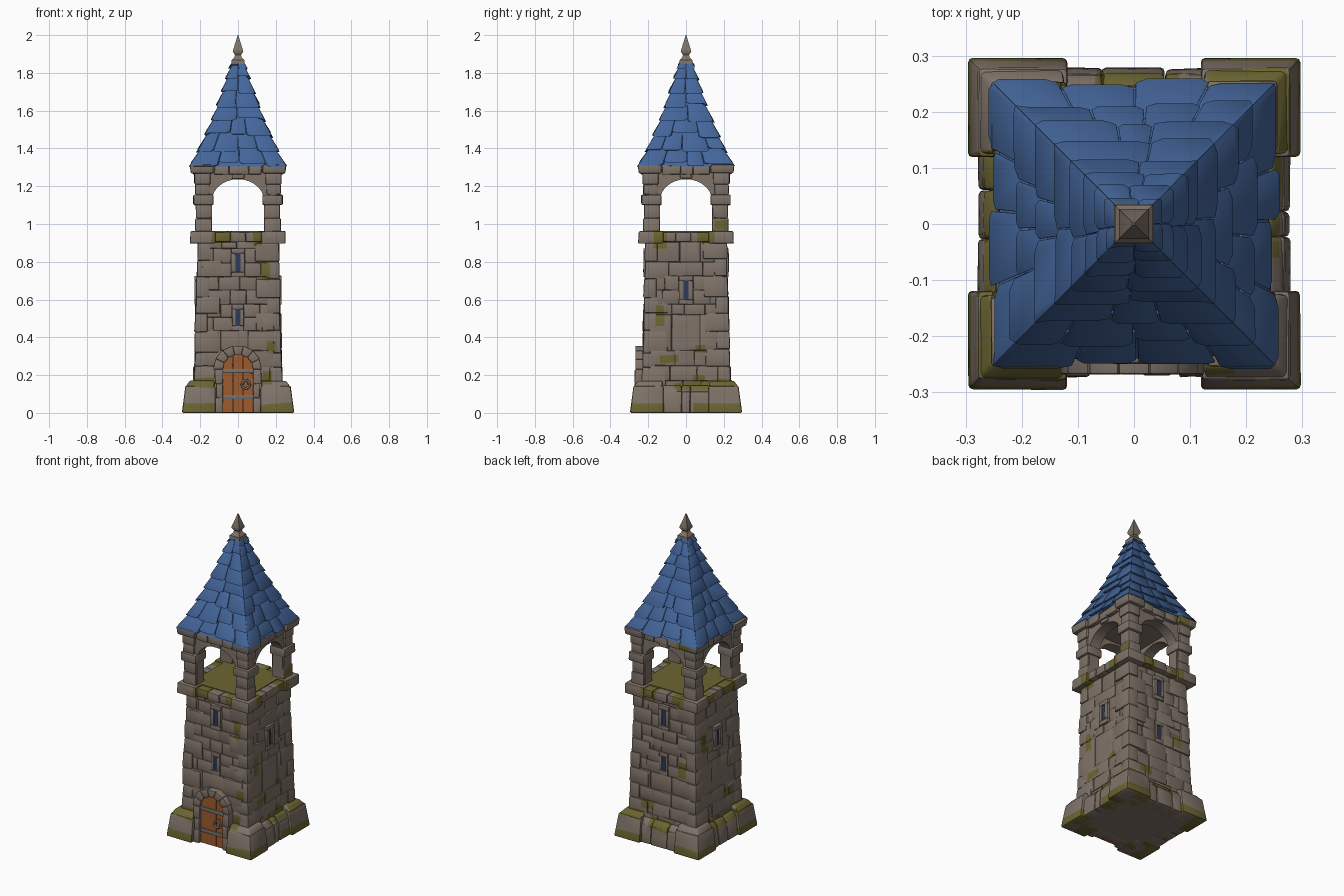
import bpy, bmesh, math, random
from mathutils import Vector

if "Cube" in bpy.data.objects:
    bpy.data.objects.remove(bpy.data.objects["Cube"])

random.seed(11)
STONE, MOSS, SLATE, WOOD, IRON, DARK = range(6)
COLOURS = [("stone", (0.215, 0.172, 0.140)), ("moss", (0.150, 0.130, 0.032)),
           ("blue_slate", (0.057, 0.132, 0.325)), ("door_wood", (0.350, 0.105, 0.025)),
           ("iron", (0.180, 0.160, 0.150)), ("dark_opening", (0.025, 0.045, 0.100))]
MATS = []
for mat_name, rgb in COLOURS:
    m = bpy.data.materials.new(mat_name)
    m.diffuse_color = (*rgb, 1)
    m.use_nodes = True
    m.node_tree.nodes["Principled BSDF"].inputs["Base Color"].default_value = m.diffuse_color
    MATS.append(m)

# moss patches on each side: u from, u to, z from, z to
PATCHES = [
    [(-.31, -.11, 0, .05), (.11, .31, 0, .05), (-.27, -.12, .135, .185), (.13, .18, .15, .22),
     (-.14, -.03, .90, .97), (.08, .13, .885, .97), (.125, .17, .70, .80), (.15, .2, .32, .38)],
    [(-.31, -.11, 0, .05), (.04, .31, 0, .05), (-.16, -.115, .46, .57), (.13, .27, .138, .18),
     (-.14, -.04, .265, .305), (-.06, .12, .12, .165), (.04, .1, .165, .2), (.05, .1, .32, .36),
     (.06, .15, .9, .97), (-.17, -.1, .87, .97), (.15, .23, .97, 1.02)],
    [(-.31, -.11, 0, .05), (.11, .31, 0, .05), (-.08, .07, .10, .16), (-.14, -.04, .9, .97),
     (.07, .16, .9, .97), (.1, .16, .45, .54), (-.15, -.06, .2, .25), (.1, .2, 1.27, 1.32),
     (-.27, -.13, .138, .18)],
    [(-.31, -.11, 0, .05), (.11, .31, 0, .05), (-.13, .13, .11, .165), (.03, .14, .9, .97),
     (-.15, -.07, .88, .97), (-.16, -.11, .6, .72), (.05, .15, .25, .30), (.13, .27, .138, .18)]]


def at(side, u, d, z):
    """Point on a tower side: u along it, d outward, z up (0 front, 1 right, 2 back, 3 left)."""
    a = side * math.pi / 2
    c, s = math.cos(a), math.sin(a)
    return Vector((u * c + d * s, u * s - d * c, max(z, 0)))


def prism(bm, outer, inner, mat):
    o = [bm.verts.new(p) for p in outer]
    i = [bm.verts.new(p) for p in inner]
    n = len(o)
    faces = [bm.faces.new(o), bm.faces.new(i[::-1])]
    faces += [bm.faces.new((o[k], i[k], i[(k + 1) % n], o[(k + 1) % n])) for k in range(n)]
    for f in faces:
        f.material_index = mat


def block(bm, side, u, d, z, mat=STONE, taper=0, corner=False, jit=0.002):
    """Slightly irregular stone; taper pulls the top of the outer face inward."""
    def j():
        return random.uniform(-jit, jit)
    tu = taper if corner else 0
    quad = [(u[0], z[0], 0), (u[1], z[0], 0), (u[1] - tu, z[1], taper), (u[0], z[1], taper)]
    outer = [at(side, a + j(), d[1] - t + j(), b + (j() if b > 0 else 0)) for a, b, t in quad]
    inner = [at(side, a, d[0], b) for a, b, t in quad]
    prism(bm, outer, inner, mat)


def square_loft(bm, rings, mat):
    """Stack of square rings given as (z, half width)."""
    loops = [[bm.verts.new((sx * h, sy * h, z)) for sx, sy in ((-1, -1), (1, -1), (1, 1), (-1, 1))]
             for z, h in rings]
    faces = [bm.faces.new(loops[0][::-1]), bm.faces.new(loops[-1])]
    for a, b in zip(loops, loops[1:]):
        faces += [bm.faces.new((a[k], a[(k + 1) % 4], b[(k + 1) % 4], b[k])) for k in range(4)]
    for f in faces:
        f.material_index = mat


def grow_moss(bm):
    """Cut the patch outlines into the stones and recolour what lies inside."""
    for side, patches in enumerate(PATCHES):
        along, out = at(side, 1, 0, 0), at(side, 0, 1, 0)
        for u0, u1, z0, z1 in patches:
            geom = []
            for f in bm.faces:
                c = f.calc_center_median()
                u, d = c.dot(along), c.dot(out)
                if d > max(0.1, abs(u) - 0.01) and u0 - .12 < u < u1 + .12 and z0 - .1 < c.z < z1 + .1:
                    geom.append(f)
            planes = []
            for co, no in ((along * u0, -along), (along * u1, along),
                           (Vector((0, 0, z0)) + along * u0, Vector((0, 0, -1))),
                           (Vector((0, 0, z1)) + along * u0, Vector((0, 0, 1)))):
                upright = abs(no.z) < 0.5
                tilt = Vector((0, 0, 1)) if upright else along
                mid = Vector((0, 0, (z0 + z1) / 2)) if upright else along * ((u1 - u0) / 2)
                planes.append((co + mid, (no + tilt * random.uniform(-.1, .1)).normalized()))
            for co, no in planes:
                parts = set(geom)
                for f in geom:
                    if isinstance(f, bmesh.types.BMFace):
                        parts.update(f.edges)
                        parts.update(f.verts)
                if parts:
                    geom = bmesh.ops.bisect_plane(bm, geom=list(parts), plane_co=co, plane_no=no)["geom"]
            for f in geom:
                if isinstance(f, bmesh.types.BMFace):
                    c = f.calc_center_median()
                    if all((c - co).dot(no) < 0 for co, no in planes):
                        f.material_index = MOSS


def finish(bm, name, bevel=0.0, mossy=False):
    bmesh.ops.recalc_face_normals(bm, faces=bm.faces[:])
    if bevel:
        bmesh.ops.bevel(bm, geom=bm.edges[:], offset=bevel, offset_type='OFFSET', segments=2,
                        profile=0.5, affect='EDGES', clamp_overlap=True, material=-1)
    if mossy:
        grow_moss(bm)
    me = bpy.data.meshes.new(name)
    bm.to_mesh(me)
    bm.free()
    for m in MATS:
        me.materials.append(m)
    ob = bpy.data.objects.new(name, me)
    bpy.context.collection.objects.link(ob)
    bpy.ops.object.select_all(action='DESELECT')
    ob.select_set(True)
    bpy.context.view_layer.objects.active = ob
    bpy.ops.object.shade_smooth_by_angle(angle=math.radians(40))


def splits(a, b, n, wobble=0.25):
    step = (b - a) / n
    return [a] + [a + step * (k + random.uniform(-wobble, wobble)) for k in range(1, n)] + [b]


def wall_d(z):
    return 0.236 - 0.028 * z


# tower core and belfry floor, flush with the ledge
bm = bmesh.new()
square_loft(bm, [(0, 0.225), (0.2, 0.205), (0.91, 0.182)], STONE)
finish(bm, "tower_core")
bm = bmesh.new()
square_loft(bm, [(0.9, 0.19), (0.962, 0.19)], MOSS)
finish(bm, "belfry_floor")

# wall stones in courses, with slit windows: z range, surround half width, relief
stones, frames, slits = bmesh.new(), bmesh.new(), bmesh.new()
for side in range(4):
    windows = [((.46, .55), .03, .003), ((.745, .845), .036, .011)]
    if side % 2:
        windows = [((.6, .7), .038, .011)]
    levels = [0, .09, .17, .25, .33]
    for (z0, z1), wide, relief in windows:
        levels += [z0 - .025, (z0 + z1) / 2, z1 + .025]
        d = (0.17, wall_d(z0) + relief)
        for s in (-1, 1):
            block(frames, side, sorted((s * 0.013, s * wide)), d, (z0, z1), jit=0.001)
        block(frames, side, (-wide, wide), d, (z1, z1 + 0.026), jit=0.001)
        block(frames, side, (-wide, wide), d, (z0 - 0.026, z0), jit=0.001)
        block(slits, side, (-0.016, 0.016), (d[1] - 0.016, d[1] - 0.008), (z0 - .005, z1 + .005), DARK, jit=0)
    levels += [.52, .8] if side % 2 else [.65]
    levels = sorted(levels + [.905])
    for z0, z1 in zip(levels, levels[1:]):
        zm, gap = (z0 + z1) / 2, 0
        for (a, b), wide, relief in windows:
            if a - .026 < zm < b + .026:
                gap = wide
        runs = [(-.19, -gap, 2), (gap, .19, 2)] if gap else [(-.19, .19, random.choice((3, 4)))]
        for a, b, n in runs:
            cuts = splits(a, b, n)
            for u in zip(cuts, cuts[1:]):
                block(stones, side, u, (0.17, wall_d(zm) - .002 + random.uniform(-.003, .005)), (z0, z1))
finish(stones, "wall_stones", 0.004, True)
finish(frames, "window_surrounds", 0.003)
finish(slits, "window_slits")

# alternating corner stones
bm = bmesh.new()
for side in range(4):
    rows = splits(0.14, 0.9, 8, 0.15)
    for k, (z0, z1) in enumerate(zip(rows, rows[1:])):
        w = wall_d(z0) + 0.003 + random.uniform(-0.003, 0.005)
        lu, ld = (0.13, 0.07) if k % 2 else (0.07, 0.13)
        block(bm, side, (w - lu, w), (w - ld, w), (z0, z1), STONE, 0.003, True)
finish(bm, "corner_stones", 0.007, True)

# corner buttresses and plinth
bm = bmesh.new()
for side in range(4):
    block(bm, side, (0.119, 0.297), (0.119, 0.297), (0, 0.142), STONE, 0.019, True)
    block(bm, side, (0.125, 0.277), (0.125, 0.277), (0.138, 0.17), STONE, 0.024, True)
    if side:
        cuts = splits(-0.13, 0.13, 3)
        for u in zip(cuts, cuts[1:]):
            block(bm, side, u, (0.2, 0.278), (0, 0.115), STONE, 0.01)
            block(bm, side, u, (0.2, 0.269), (0.11, 0.145), STONE, 0.024)
finish(bm, "buttresses_and_plinth", 0.008, True)

# lower ledge and upper cornice
bm = bmesh.new()
for side in range(4):
    block(bm, side, (0.12, 0.253), (0.12, 0.253), (0.897, 0.962), STONE, 0.003, True)
    block(bm, side, (0.13, 0.25), (0.13, 0.25), (1.268, 1.315), STONE, -0.006, True)
    for z, d, inner in (((0.905, 0.958), 0.243, 0.165), ((1.262, 1.31), 0.238, 0.14)):
        cuts = splits(-0.125, 0.125, 3)
        for u in zip(cuts, cuts[1:]):
            block(bm, side, u, (inner, d + random.uniform(-0.004, 0.006)), z)
finish(bm, "ledge_and_cornice", 0.007, True)

# belfry arches, ceiling and pillars
bm = bmesh.new()
arch = [(0.137 * math.cos(t), 1.125 + 0.112 * math.sin(t))
        for t in (math.pi * k / 14 for k in range(15))]
outline = [(0.2, 1.29), (0.2, 0.93), (0.137, 0.93)] + arch + [(-0.137, 0.93), (-0.2, 0.93), (-0.2, 1.29)]
for side in range(4):
    prism(bm, [at(side, u, 0.215, z) for u, z in outline],
          [at(side, u, 0.145, z) for u, z in outline], STONE)
square_loft(bm, [(1.25, 0.2), (1.31, 0.2)], STONE)
finish(bm, "belfry_arches")
bm = bmesh.new()
for side in range(4):
    for z0, z1, a, b in ((0.95, 1.03, 0.138, 0.226), (1.03, 1.105, 0.142, 0.222),
                         (1.1, 1.155, 0.13, 0.236), (1.155, 1.21, 0.15, 0.226),
                         (1.21, 1.275, 0.145, 0.231)):
        block(bm, side, (a, b), (a, b), (z0, z1), STONE, 0, True)
    block(bm, side, (-0.032, 0.032), (0.15, 0.228), (1.24, 1.275))  # keystone
finish(bm, "belfry_pillars", 0.007, True)

# door surround: jambs and arch stones
bm = bmesh.new()
for s in (-1, 1):
    for z0, z1, w in ((0, 0.08, 0.122), (0.08, 0.155, 0.115), (0.155, 0.23, 0.123)):
        block(bm, 0, sorted((s * 0.08, s * w)), (0.2, 0.272), (z0, z1))
for k in range(7):
    t0, t1 = math.pi * k / 7, math.pi * (k + 1) / 7
    r = 0.128 + random.uniform(-0.003, 0.006)
    wedge = [(q * math.cos(t), 0.23 + q * math.sin(t))
             for q, t in ((0.08, t0), (r, t0), (r, t1), (0.08, t1))]
    prism(bm, [at(0, u, 0.268, z) for u, z in wedge], [at(0, u, 0.2, z) for u, z in wedge], STONE)
finish(bm, "door_surround", 0.005)

# door planks
bm = bmesh.new()
for u0, u1 in ((-0.081, -0.028), (-0.026, 0.026), (0.028, 0.081)):
    top = [u1 + (u0 - u1) * k / 5 for k in range(6)]
    plank = [(u0, 0.002), (u1, 0.002)] + [(u, 0.23 + math.sqrt(max(0, 0.0066 - u * u))) for u in top]
    prism(bm, [at(0, u, 0.255, z) for u, z in plank], [at(0, u, 0.2, z) for u, z in plank], WOOD)
finish(bm, "door_planks")

# door straps, handle plate and ring
bm = bmesh.new()
for z in (0.074, 0.21):
    block(bm, 0, (-0.08, 0.08), (0.24, 0.263), (z, z + 0.022), IRON, jit=0.001)
block(bm, 0, (0.03, 0.052), (0.24, 0.261), (0.15, 0.182), IRON, jit=0)
finish(bm, "door_straps", 0.002)
bpy.ops.mesh.primitive_torus_add(location=(0.041, -0.264, 0.15), rotation=(math.pi / 2, 0, 0),
                                 major_radius=0.021, minor_radius=0.006,
                                 major_segments=20, minor_segments=8)
ring = bpy.context.object
ring.name = "door_ring"
ring.data.materials.append(MATS[IRON])
bpy.ops.object.shade_smooth()

# roof core
PROFILE = [(1.305, 0.24), (1.4, 0.19), (1.6, 0.105), (1.87, 0.016)]


def roof_w(z):
    for (z0, w0), (z1, w1) in zip(PROFILE, PROFILE[1:]):
        if z <= z1:
            return w0 + (w1 - w0) * (z - z0) / (z1 - z0)
    return PROFILE[-1][1]


bm = bmesh.new()
square_loft(bm, PROFILE, SLATE)
finish(bm, "roof_core")

# overlapping slates, wrapped to the hips
bm = bmesh.new()
rows = [1.315, 1.39, 1.47, 1.55, 1.625, 1.7, 1.77, 1.83, 1.86]
for side in range(4):
    for z0, z1 in zip(rows, rows[1:]):
        cuts = splits(-1, 1, max(2, round(roof_w(z0) * 2 / 0.105)))
        for f0, f1 in zip(cuts, cuts[1:]):
            drop, lift = random.uniform(-0.014, 0.014), random.uniform(0, 0.005)
            hip0, hip1 = f0 < -0.99, f1 > 0.99
            a, b = f0 + (0 if hip0 else 0.008), f1 - (0 if hip1 else 0.008)
            zl = z0 if hip0 else z0 + drop + 0.007
            zr = z0 if hip1 else z0 + drop + 0.007
            q = (b - a) * 0.15
            shape = [(a, zl, 0.017), (a + q, z0 + drop, 0.017 + lift), (b - q, z0 + drop, 0.017 + lift),
                     (b, zr, 0.017), (b, z1 + 0.014, 0.005), (a, z1 + 0.014, 0.005)]
            rw = [(f, roof_w(z), off, z) for f, z, off in shape]
            prism(bm, [at(side, f * (w + off), w + off, z) for f, w, off, z in rw],
                  [at(side, f * (w - 0.006), w - 0.006, z) for f, w, off, z in rw], SLATE)
finish(bm, "roof_slates", 0.003)

# stone finial
bm = bmesh.new()
square_loft(bm, [(1.838, 0.03), (1.845, 0.036), (1.868, 0.034), (1.882, 0.02), (1.895, 0.016),
                 (1.912, 0.027), (1.922, 0.026), (1.965, 0.012), (2.0, 0.002)], STONE)
finish(bm, "finial")
